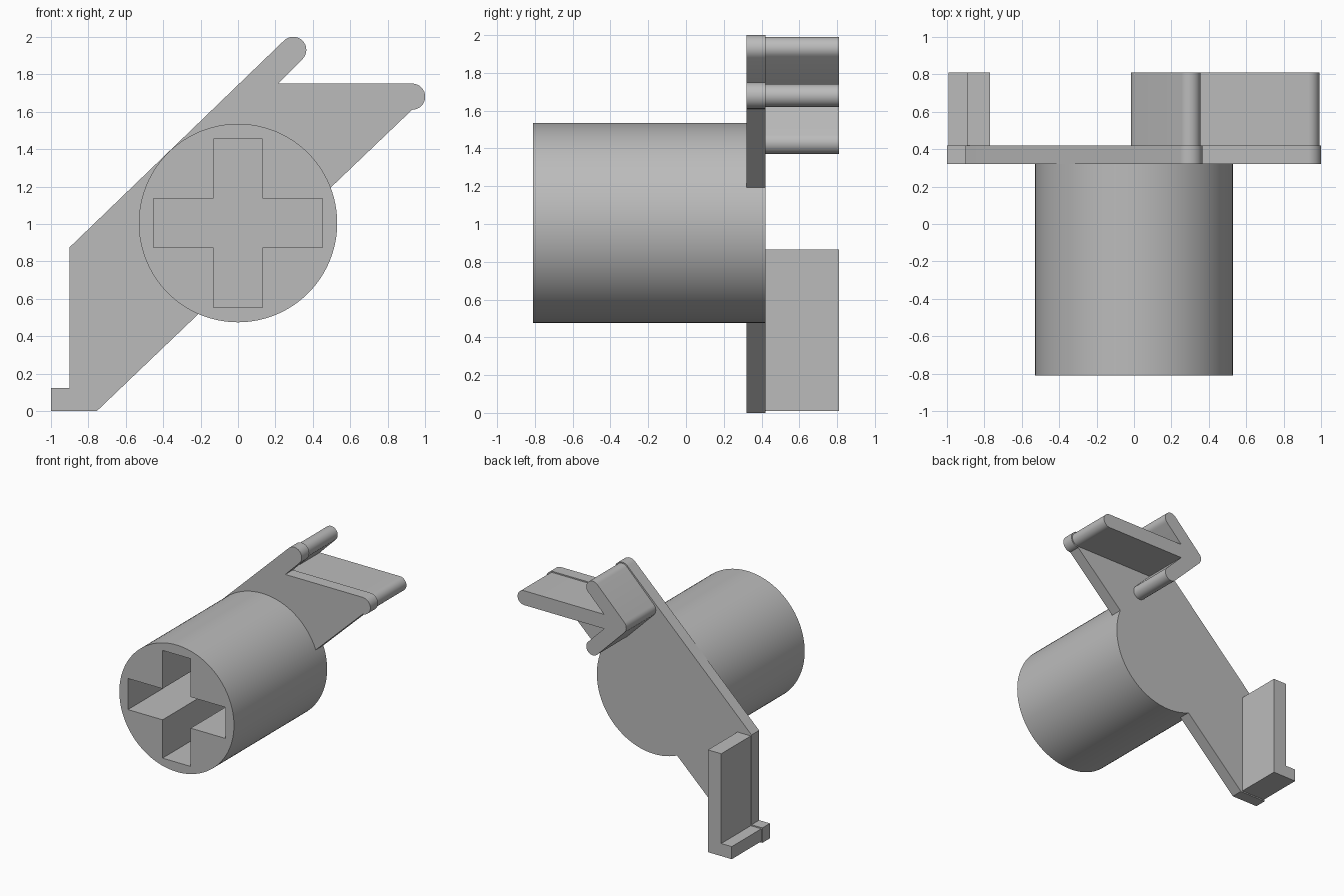
import bpy, bmesh
from math import sin, cos, radians

cube = bpy.data.objects.get("Cube")
if cube:
    bpy.data.objects.remove(cube, do_unlink=True)

grey = bpy.data.materials.new("plain grey")
grey.use_nodes = True
colour = (0.5, 0.5, 0.5, 1)
grey.diffuse_color = colour
grey.node_tree.nodes["Principled BSDF"].inputs["Base Color"].default_value = colour


def arc(cx, cz, r, start, end, steps=16):
    """Points on an arc in the x-z plane, angles in degrees."""
    angles = [radians(start + (end - start) * i / steps) for i in range(steps + 1)]
    return [(cx + r * cos(a), cz + r * sin(a)) for a in angles]


def prism(name, outline, front, back):
    """Extrude an x-z outline from y = front to y = back."""
    bm = bmesh.new()
    face = bm.faces.new([bm.verts.new((x, front, z)) for x, z in outline])
    out = bmesh.ops.extrude_face_region(bm, geom=[face])
    moved = [v for v in out["geom"] if isinstance(v, bmesh.types.BMVert)]
    bmesh.ops.translate(bm, verts=moved, vec=(0, back - front, 0))
    bmesh.ops.recalc_face_normals(bm, faces=bm.faces)
    mesh = bpy.data.meshes.new(name)
    bm.to_mesh(mesh)
    bm.free()
    mesh.materials.append(grey)
    obj = bpy.data.objects.new(name, mesh)
    bpy.context.collection.objects.link(obj)
    return obj


def select(obj):
    bpy.ops.object.select_all(action="DESELECT")
    obj.select_set(True)
    bpy.context.view_layer.objects.active = obj


def combine(obj, other, operation):
    """Apply a boolean and remove the helper."""
    mod = obj.modifiers.new("combine", "BOOLEAN")
    mod.object, mod.operation, mod.solver = other, operation, "EXACT"
    select(obj)
    bpy.ops.object.modifier_apply(modifier=mod.name)
    bpy.data.objects.remove(other, do_unlink=True)


FRONT, PLATE, PLATE_BACK, BACK = -0.81, 0.32, 0.42, 0.81
HUB_Z = 1.005
APEX_X, SHAFT_Z = 0.045, 1.68      # centre of the arrow's point
TIP_X, ARM = 0.93, 0.25            # end of the shaft, reach of each barb


def notch_x(r):
    """Where a slanted barb meets the straight shaft."""
    return APEX_X + r * (1 + 2 ** 0.5)


# Round hub with the slanted plate merged into its back end
hub = prism("hub", arc(0, HUB_Z, 0.53, 0, 360, 96)[:-1], FRONT, PLATE_BACK)
r = 0.07
plate = prism("plate", [(-1, 0), (-0.755, 0)]
              + arc(TIP_X, SHAFT_Z, r, -90, 90)
              + [(notch_x(r), SHAFT_Z + r)]
              + arc(APEX_X + ARM, SHAFT_Z + ARM, r, -45, 135)
              + [(-0.9, 0.875), (-0.9, 0.125), (-1, 0.125)],
              PLATE, PLATE_BACK)
combine(hub, plate, "UNION")

# Cross-shaped socket in the front of the hub
a, b = 0.13, 0.45
cross = [(a, a), (a, b), (-a, b), (-a, a), (-b, a), (-b, -a),
         (-a, -a), (-a, -b), (a, -b), (a, -a), (b, -a), (b, a)]
socket = prism("socket_cutter", [(x, z + HUB_Z) for x, z in cross], FRONT - 0.1, PLATE)
combine(hub, socket, "DIFFERENCE")

# Arrow-shaped rib behind the plate, slightly inset
r = 0.06
arrow = prism("arrow_rib",
              arc(TIP_X, SHAFT_Z, r, -90, 90)
              + [(notch_x(r), SHAFT_Z + r)]
              + arc(APEX_X + ARM, SHAFT_Z + ARM, r, -45, 135)
              + arc(APEX_X, SHAFT_Z, r, 135, 225, 8)
              + arc(APEX_X + ARM, SHAFT_Z - ARM, r, 225, 405)
              + [(notch_x(r), SHAFT_Z - r)],
              PLATE_BACK, BACK)

# L-shaped rib at the foot of the plate
foot = prism("foot_rib", [(-0.99, 0.01), (-0.77, 0.01), (-0.77, 0.865),
                          (-0.893, 0.865), (-0.893, 0.115), (-0.99, 0.115)],
             PLATE_BACK, BACK)

for obj in (hub, arrow, foot):
    select(obj)
    bpy.ops.object.shade_smooth_by_angle(angle=radians(30))
